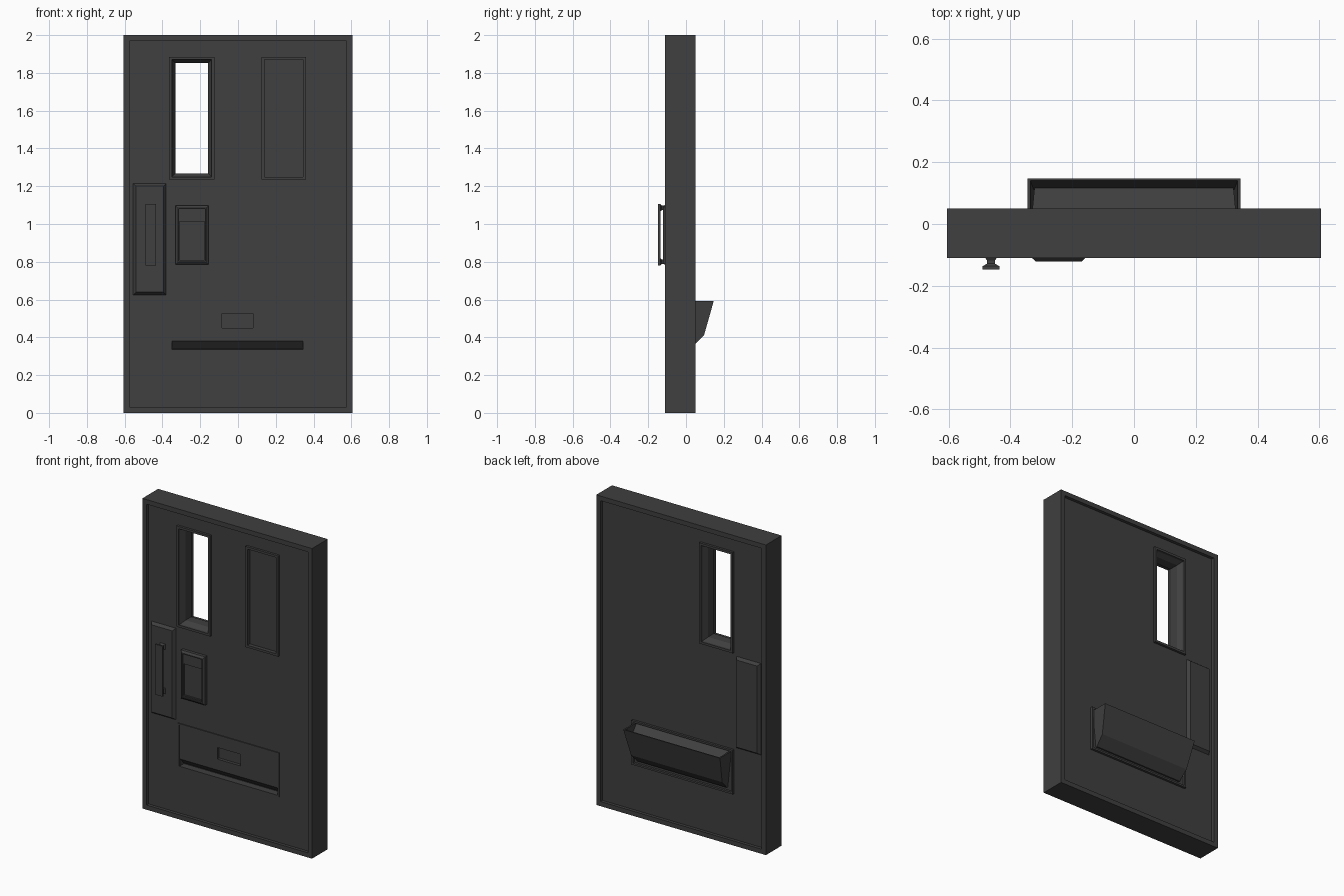
import bpy
import bmesh

if "Cube" in bpy.data.objects:
    bpy.data.objects.remove(bpy.data.objects["Cube"])

steel = bpy.data.materials.new("dark grey steel")
steel.use_nodes = True
GREY = (0.05, 0.05, 0.05, 1)
steel.diffuse_color = GREY
steel.node_tree.nodes["Principled BSDF"].inputs["Base Color"].default_value = GREY


def loft(name, rings, axis="Y", loop=False):
    """Join rectangles (position, a0, a1, b0, b1) stacked along an axis."""
    bm = bmesh.new()
    rows = []
    for t, a0, a1, b0, b1 in rings:
        corners = [(a0, b0), (a1, b0), (a1, b1), (a0, b1)]
        rows.append([bm.verts.new((a, t, b) if axis == "Y" else (a, b, t))
                     for a, b in corners])
    pairs = list(zip(rows, rows[1:]))
    if loop:
        pairs.append((rows[-1], rows[0]))
    else:
        bm.faces.new(rows[0])
        bm.faces.new(rows[-1])
    for r, s in pairs:
        for i in range(4):
            j = (i + 1) % 4
            bm.faces.new((r[i], r[j], s[j], s[i]))
    bmesh.ops.recalc_face_normals(bm, faces=bm.faces)
    mesh = bpy.data.meshes.new(name)
    bm.to_mesh(mesh)
    bm.free()
    mesh.materials.append(steel)
    obj = bpy.data.objects.new(name, mesh)
    bpy.context.collection.objects.link(obj)
    return obj


def ring(y, rect, inset=0):
    x0, x1, z0, z1 = rect
    return (y, x0 + inset, x1 - inset, z0 + inset, z1 - inset)


def cut(target, rings):
    cutter = loft("cutter", rings)
    cutter.hide_render = True
    mod = target.modifiers.new("cut", "BOOLEAN")
    mod.operation = "DIFFERENCE"
    mod.solver = "EXACT"
    mod.object = cutter
    bpy.context.view_layer.objects.active = target
    bpy.ops.object.modifier_apply(modifier=mod.name)
    bpy.data.objects.remove(cutter)


def trim(name, rect, base, top, width):
    loft(name, [ring(base, rect), ring(top, rect),
                ring(top, rect, width), ring(base, rect, width)], loop=True)


# Sunken face planes on both sides of the door
FRONT, BACK = -0.09, 0.03
DOOR = (-0.605, 0.605, 0, 2)
WINDOW = (-0.365, -0.125, 1.235, 1.885)
BLANK = (0.125, 0.36, 1.235, 1.885)
TRAY = (-0.365, 0.36, 0.325, 0.61)
PLATE = (-0.555, -0.38, 0.625, 1.215)

# Door slab with a raised rim on each side
door = loft("door_slab", [
    ring(FRONT, DOOR, 0.03), ring(-0.11, DOOR, 0.03), ring(-0.11, DOOR),
    ring(0.05, DOOR), ring(0.05, DOOR, 0.03), ring(BACK, DOOR, 0.03)])

# Window opening, funnelled from both faces
cut(door, [ring(-0.1, WINDOW, 0.015), ring(FRONT, WINDOW, 0.015),
           ring(-0.06, WINDOW, 0.033), ring(0, WINDOW, 0.033),
           ring(BACK, WINDOW, 0.015), ring(0.04, WINDOW, 0.015)])
# Blind panel, pull recess and sloped slot of the tray
cut(door, [ring(-0.1, BLANK, 0.015), ring(FRONT + 0.01, BLANK, 0.015)])
cut(door, [(-0.1, -0.085, 0.08, 0.45, 0.525), (-0.07, -0.085, 0.08, 0.45, 0.525)])
cut(door, [(-0.1, -0.35, 0.345, 0.335, 0.39), (-0.05, -0.35, 0.345, 0.335, 0.338)])

# Raised trims
trim("window_trim_front", WINDOW, FRONT, -0.105, 0.015)
trim("window_trim_back", WINDOW, BACK, 0.045, 0.015)
trim("blind_panel_trim", BLANK, FRONT, -0.105, 0.015)
trim("tray_trim_front", TRAY, FRONT, -0.096, 0.01)
trim("tray_trim_back", TRAY, BACK, 0.045, 0.012)

# Chamfered lock plates on both faces
for name, base, top in (("lock_plate_front", FRONT, -0.108),
                        ("lock_plate_back", BACK, 0.048)):
    loft(name, [ring(base, PLATE), ring(top, PLATE, 0.014)])

# Pull handle: flared standoffs and a grip bar
for name, z0, z1 in (("handle_lower_mount", 0.78, 0.82),
                     ("handle_upper_mount", 1.065, 1.105)):
    loft(name, [(-0.105, -0.485, -0.44, z0, z1),
                (-0.118, -0.475, -0.45, z0 + 0.008, z1 - 0.008),
                (-0.128, -0.475, -0.45, z0 + 0.008, z1 - 0.008),
                (-0.137, -0.49, -0.435, z0, z1)])
GRIP = (-0.49, -0.435, 0.78, 1.105)
loft("handle_grip", [ring(-0.136, GRIP), ring(-0.147, GRIP)])

# Keypad housing with a two-step recess
PAD = (-0.33, -0.157, 0.785, 1.097)
loft("keypad_housing", [
    ring(FRONT, PAD), ring(-0.11, PAD), ring(-0.121, PAD, 0.012),
    ring(-0.121, PAD, 0.018), ring(-0.113, PAD, 0.018),
    (-0.113, -0.31, -0.177, 0.81, 1.013), (-0.102, -0.31, -0.177, 0.81, 1.013)])

# Open-topped tray on the back, tapering downward
loft("tray_hopper", [
    (0.355, -0.32, 0.32, 0.02, 0.04), (0.413, -0.325, 0.325, 0.02, 0.096),
    (0.593, -0.345, 0.345, 0.02, 0.147), (0.593, -0.335, 0.335, 0.025, 0.14),
    (0.43, -0.318, 0.318, 0.025, 0.094)], axis="Z")
# Sloped chute inside the tray
loft("tray_chute", [
    (0.425, -0.317, 0.317, 0.022, 0.09), (0.51, -0.322, 0.322, 0.022, 0.117),
    (0.593, -0.33, 0.33, 0.022, 0.034)], axis="Z")
